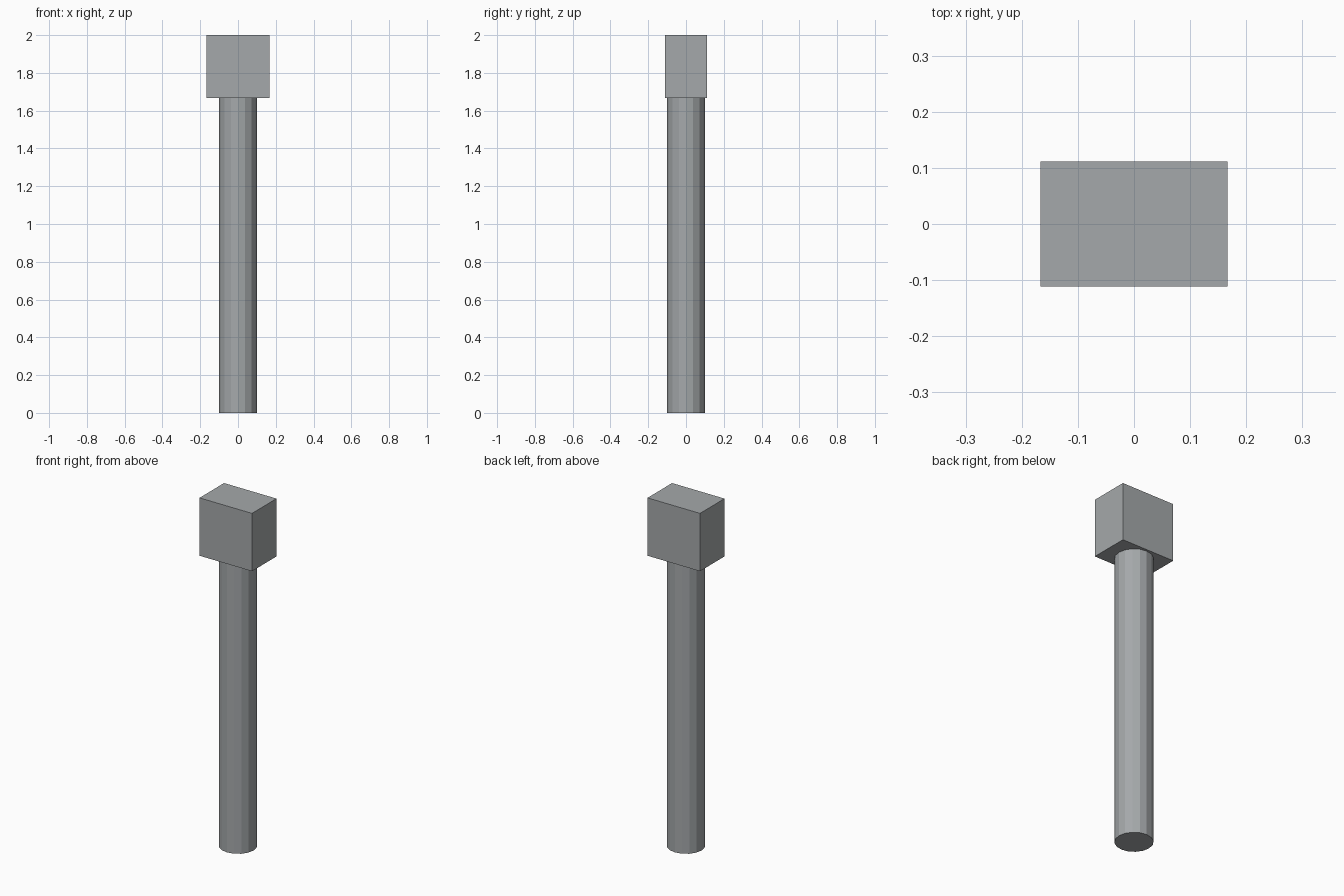
import bpy

if "Cube" in bpy.data.objects:
    bpy.data.objects.remove(bpy.data.objects["Cube"])

HEAD_BOTTOM = 1.667
TOP = 2.0

# Dark, slightly cool grey shared by both parts
grey = bpy.data.materials.new("dark_grey")
grey.diffuse_color = (0.375, 0.395, 0.405, 1)
grey.use_nodes = True
grey.node_tree.nodes["Principled BSDF"].inputs["Base Color"].default_value = grey.diffuse_color

# Handle: flat-faced 16-sided shaft
bpy.ops.mesh.primitive_cylinder_add(vertices=16, radius=0.1, depth=HEAD_BOTTOM,
                                    location=(0, 0, HEAD_BOTTOM / 2))
handle = bpy.context.object
handle.name = "handle"
handle.data.materials.append(grey)

# Head: rectangular block resting on the handle
bpy.ops.mesh.primitive_cube_add(size=1, location=(0, 0, (HEAD_BOTTOM + TOP) / 2))
head = bpy.context.object
head.name = "head"
head.scale = (0.334, 0.223, TOP - HEAD_BOTTOM)
bpy.ops.object.transform_apply(location=False, rotation=False, scale=True)
head.data.materials.append(grey)
